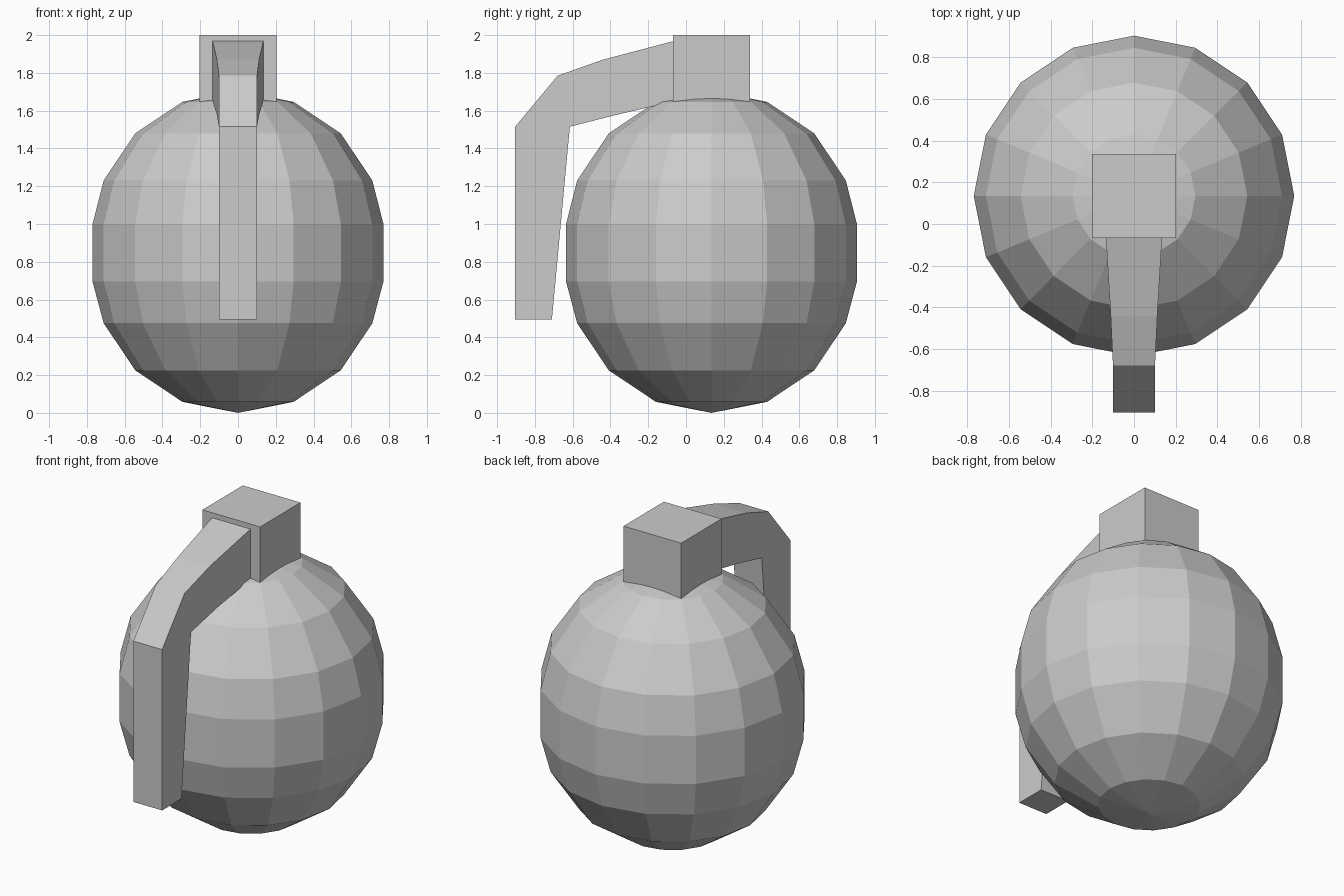
import bpy
import bmesh
import math

cube = bpy.data.objects.get("Cube")
if cube:
    bpy.data.objects.remove(cube, do_unlink=True)

# One plain grey for every part
grey = bpy.data.materials.new("plain_grey")
grey.use_nodes = True
colour = (0.6, 0.6, 0.6, 1)
grey.diffuse_color = colour
grey.node_tree.nodes["Principled BSDF"].inputs["Base Color"].default_value = colour


def finish(name, bm):
    """Clean the mesh and link it as a flat-shaded object."""
    bmesh.ops.remove_doubles(bm, verts=bm.verts, dist=0.0001)
    bmesh.ops.recalc_face_normals(bm, faces=bm.faces)
    mesh = bpy.data.meshes.new(name)
    bm.to_mesh(mesh)
    bm.free()
    mesh.materials.append(grey)
    obj = bpy.data.objects.new(name, mesh)
    bpy.context.collection.objects.link(obj)
    return obj


def loft(bm, rings):
    """Skin quads between successive closed rings of vertices."""
    for low, high in zip(rings, rings[1:]):
        n = len(low)
        for i in range(n):
            j = (i + 1) % n
            bm.faces.new((low[i], low[j], high[j], high[i]))


# Body: a faceted ball, stretched by a straight band round its middle
RADIUS, SIDES, BODY_Y = 0.77, 16, 0.135
BAND_LOW, BAND_HIGH, CENTRE_LOW, CENTRE_HIGH = 0.695, 1.0, 0.77, 0.935

bm = bmesh.new()
profile = []
for k in range(1, 5):
    a = k * math.pi / 8
    z = CENTRE_LOW - RADIUS * math.cos(a) if k < 4 else BAND_LOW
    profile.append((RADIUS * math.sin(a), z))
for k in range(4, 0, -1):
    a = k * math.pi / 8
    z = CENTRE_HIGH + RADIUS * math.cos(a) if k < 4 else BAND_HIGH
    profile.append((RADIUS * math.sin(a), z))
rings = []
for r, z in profile:
    angles = [2 * math.pi * i / SIDES for i in range(SIDES)]
    rings.append([bm.verts.new((r * math.cos(a), BODY_Y + r * math.sin(a), z))
                  for a in angles])
loft(bm, rings)
for ring, z in ((rings[0], 0), (rings[-1], CENTRE_HIGH + RADIUS)):
    tip = bm.verts.new((0, BODY_Y, z))
    for i in range(SIDES):
        bm.faces.new((ring[i], ring[(i + 1) % SIDES], tip))
finish("body", bm)

# Cap: square block on top
bm = bmesh.new()
bmesh.ops.create_cube(bm, size=1)
bmesh.ops.scale(bm, vec=(0.405, 0.405, 0.355), verts=bm.verts)
bmesh.ops.translate(bm, vec=(0, BODY_Y, 1.8225), verts=bm.verts)
finish("cap_block", bm)

# Lever: (outer y, z), (inner y, z), half width at each section
sections = [
    ((-0.06, 1.97), (-0.06, 1.65), 0.135),
    ((-0.44, 1.87), (-0.36, 1.58), 0.112),
    ((-0.68, 1.785), (-0.615, 1.515), 0.101),
    ((-0.905, 1.515), (-0.615, 1.515), 0.101),
    ((-0.905, 0.495), (-0.71, 0.495), 0.101),
]
bm = bmesh.new()
rings = []
for outer, inner, w in sections:
    corners = ((-w, outer), (w, outer), (w, inner), (-w, inner))
    rings.append([bm.verts.new((x, y, z)) for x, (y, z) in corners])
loft(bm, rings)
bm.faces.new(rings[0])
bm.faces.new(rings[-1])
finish("lever", bm)
